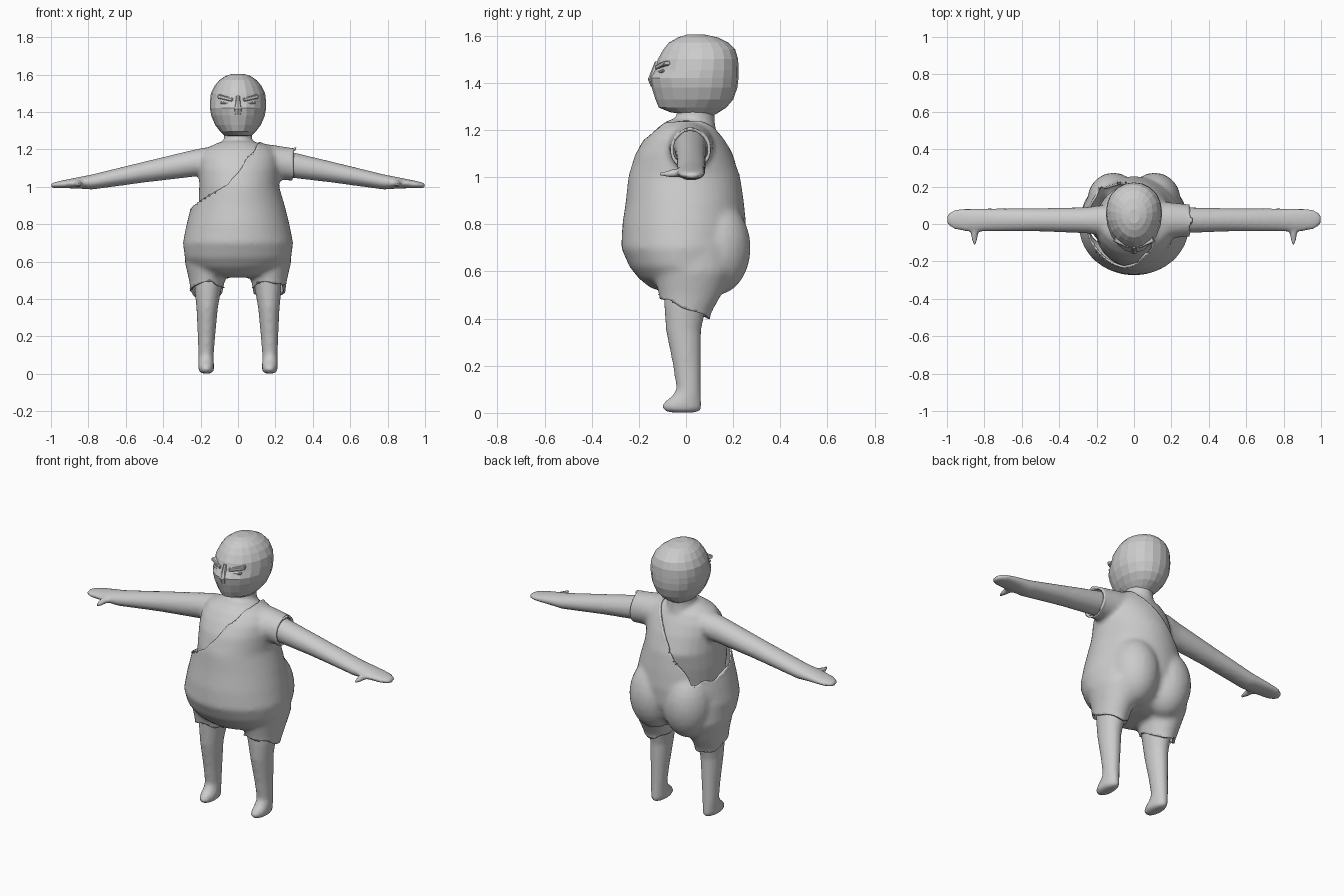
import bpy, bmesh, math
from mathutils import Vector, Matrix

if "Cube" in bpy.data.objects:
    bpy.data.objects.remove(bpy.data.objects["Cube"])


def loft(bm, rings, axis='z', n=28, sx=1):
    """Closed tube through rings (t, a_min, a_max, b_min, b_max)."""
    loops = []
    for t, a0, a1, b0, b1 in rings:
        loop = []
        for i in range(n):
            w = 2 * math.pi * i / n
            a = (a0 + a1) / 2 + (a1 - a0) / 2 * math.cos(w)
            b = (b0 + b1) / 2 + (b1 - b0) / 2 * math.sin(w)
            p = {'z': (a, b, t), 'x': (t, a, b), 'y': (a, t, b)}[axis]
            loop.append(bm.verts.new((p[0] * sx, p[1], p[2])))
        loops.append(loop)
    faces = [bm.faces.new((p[i], p[(i + 1) % n], q[(i + 1) % n], q[i]))
             for p, q in zip(loops, loops[1:]) for i in range(n)]
    faces += [bm.faces.new(loops[0]), bm.faces.new(loops[-1])]
    bmesh.ops.recalc_face_normals(bm, faces=faces)


def make(name, bm, smooth=True):
    me = bpy.data.meshes.new(name)
    bm.to_mesh(me)
    bm.free()
    for p in me.polygons:
        p.use_smooth = smooth
    ob = bpy.data.objects.new(name, me)
    bpy.context.collection.objects.link(ob)
    return ob


def fuse(name, bm, voxel, its):
    """Merge overlapping closed parts into one soft surface."""
    ob = make(name, bm)
    r = ob.modifiers.new('merge', 'REMESH')
    r.mode, r.voxel_size, r.use_smooth_shade = 'VOXEL', voxel, True
    s = ob.modifiers.new('soften', 'SMOOTH')
    s.factor, s.iterations = 0.5, its
    dg = bpy.context.evaluated_depsgraph_get()
    dg.update()
    me = bpy.data.meshes.new_from_object(ob.evaluated_get(dg))
    ob.modifiers.clear()
    ob.data = me
    return ob


# torso profile shared by skin and robe: z, half width, front, back
UPPER = [(1.255, .07, -.06, .08), (1.24, .12, -.10, .10), (1.21, .185, -.14, .135),
         (1.16, .215, -.18, .165), (1.1, .22, -.215, .195), (1.0, .22, -.245, .23)]
LOWER = [(.9, .25, -.255, .245), (.8, .275, -.27, .255), (.7, .295, -.275, .25),
         (.62, .285, -.24, .22), (.57, .25, -.2, .18), (.53, .18, -.15, .13), (.515, .1, -.1, .08)]

# body: torso, neck, arms, hands, legs, feet
bm = bmesh.new()
loft(bm, [(z - .005, w - .012, f + .014, b - .014) [:1] + (-w + .012, w - .012, f + .014, b - .014)
          for z, w, f, b in UPPER]
     + [(.9, -.21, .21, -.235, .2), (.8, -.2, .2, -.22, .18), (.66, -.2, .2, -.19, .17),
        (.58, -.14, .14, -.12, .13)])
loft(bm, [(1.18, -.09, .09, -.05, .13), (1.25, -.075, .075, -.04, .12), (1.31, -.075, .075, -.04, .12)])
ARM = [(.08, -.05, .09, 1.08, 1.21), (.18, -.06, .1, 1.06, 1.21), (.25, -.05, .09, 1.052, 1.195),
       (.5, -.04, .084, 1.023, 1.135), (.78, -.04, .084, .985, 1.066), (.85, -.04, .084, .99, 1.052),
       (.91, -.038, .084, .992, 1.04), (.96, -.03, .078, .992, 1.03),
       (.99, -.01, .06, .993, 1.022), (1.003, .01, .04, .998, 1.014)]
THUMB = [(0, .815, .885, 1.0, 1.04), (-.045, .83, .875, .998, 1.034),
         (-.08, .838, .868, .996, 1.03), (-.115, .843, .86, 1.0, 1.022)]
LEG = [(.002, .138, .2, -.08, .055), (.02, .128, .212, -.104, .066), (.045, .128, .212, -.094, .065),
       (.07, .13, .212, -.06, .064), (.1, .13, .212, -.04, .063), (.2, .122, .215, -.055, .063),
       (.35, .108, .222, -.085, .064), (.45, .09, .232, -.092, .085), (.6, .05, .23, -.1, .1)]
for s in (1, -1):
    loft(bm, ARM, 'x', sx=s)
    loft(bm, THUMB, 'y', sx=s)
    loft(bm, LEG, 'z', sx=s)
fuse('body', bm, .012, 4)

# robe: torso, seat, short legs and one sleeve
bm = bmesh.new()
loft(bm, [(z, -w, w, f, b) for z, w, f, b in UPPER + LOWER], n=40)
for s in (1, -1):
    loft(bm, [(.72, .0, .28, -.15, .2), (.6, .03, .285, -.14, .2), (.5, .07, .262, -.115, .15),
              (.42, .085, .25, -.105, .105), (.3, .09, .24, -.1, .09)], sx=s)
    bmesh.ops.create_uvsphere(bm, u_segments=20, v_segments=14, radius=1,
                              matrix=Matrix.Translation((s * .11, .13, .7)) @ Matrix.Diagonal((.14, .145, .2, 1)))
loft(bm, [(.1, -.08, .12, 1.05, 1.235), (.2, -.075, .115, 1.04, 1.222), (.29, -.068, .106, 1.032, 1.208),
          (.4, -.06, .1, 1.02, 1.19)], 'x')
robe = fuse('robe', bm, .014, 6)

bm = bmesh.new()
bm.from_mesh(robe.data)


def cut(co, no, clear):
    bmesh.ops.bisect_plane(bm, geom=bm.verts[:] + bm.edges[:] + bm.faces[:], plane_co=co,
                           plane_no=no, clear_outer=clear)


cut((.295, 0, 1.1), (1, 0, -.05), False)
sleeve = [f for f in bm.faces if f.calc_center_median().x > .29 + .05 * (f.calc_center_median().z - 1.1)
          and f.calc_center_median().z > .98 and (f.calc_center_median() - Vector((.295, 0, 1.1))).dot((1, 0, -.05)) > 0]
bmesh.ops.delete(bm, geom=sleeve, context='FACES')
cut((0, 0, .445), (0, -.4, -1), True)
# slanted opening over one shoulder
p = Vector((-.12, 0, .92))
n1, n2 = Vector((-.335, 0, .25)), Vector((-.06, .05, .18))
cut(p, n1, False)
cut(p, n2, False)
gone = [f for f in bm.faces if (f.calc_center_median() - p).dot(n1) > 0
        and (f.calc_center_median() - p).dot(n2) > 0]
bmesh.ops.delete(bm, geom=gone, context='FACES')
# gently ragged hems
for v in bm.verts:
    if v.is_boundary:
        v.co.z += .006 * math.sin(45 * v.co.x + 38 * v.co.y)
bm.to_mesh(robe.data)
bm.free()
for f in robe.data.polygons:
    f.use_smooth = True
sol = robe.modifiers.new('thickness', 'SOLIDIFY')
sol.thickness, sol.offset = .012, -1

# head: faceted egg, narrower toward the face
HEAD = [(1.262, .05, .0, .1), (1.275, .075, -.08, .125), (1.295, .095, -.122, .16), (1.33, .122, -.134, .195),
        (1.38, .143, -.147, .216), (1.42, .15, -.154, .222), (1.455, .15, -.136, .222), (1.5, .145, -.125, .22),
        (1.54, .125, -.106, .205), (1.57, .1, -.085, .17), (1.592, .068, -.05, .12), (1.604, .03, -.015, .06)]
bm = bmesh.new()
loft(bm, [(z, -w, w, f, b) for z, w, f, b in HEAD], n=20)
for v in bm.verts:  # widest part sits behind the middle
    k = (v.co.y - .035) / .19
    v.co.y += .02 * max(0, 1 - k * k)
make('head', bm, False)

# brows, eyes, nose
for name, size, z, tilt, y in (('brow', (.09, .032, .02), 1.474, -.22, -.098),
                               ('eye', (.06, .02, .013), 1.447, -.1, -.106)):
    bm = bmesh.new()
    for s in (1, -1):
        m = (Matrix.Translation((s * .064, y, z)) @ Matrix.Rotation(s * .42, 4, 'Z')
             @ Matrix.Rotation(s * tilt, 4, 'Y') @ Matrix.Diagonal((*size, 1)))
        bmesh.ops.create_cube(bm, size=1, matrix=m)
    bmesh.ops.bevel(bm, geom=bm.edges[:], offset=.004, segments=1, affect='EDGES')
    make(name + 's', bm, False)
bm = bmesh.new()
loft(bm, [(1.385, -.02, .02, -.15, -.11), (1.415, -.024, .024, -.162, -.11),
          (1.45, -.014, .014, -.148, -.11), (1.49, -.01, .01, -.132, -.1)], n=8)
make('nose', bm, False)
